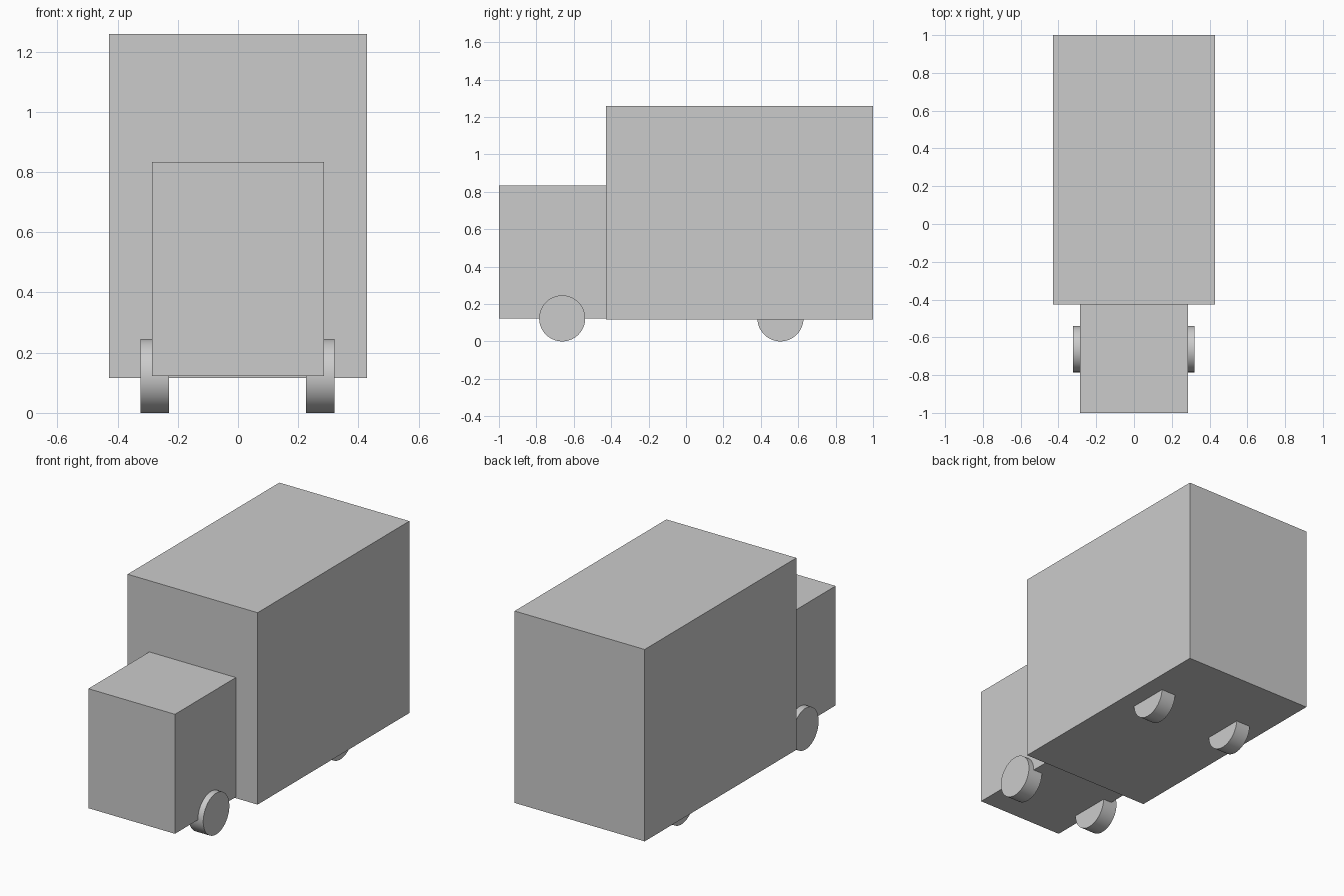
import bpy
import math

if "Cube" in bpy.data.objects:
    bpy.data.objects.remove(bpy.data.objects["Cube"])


def box(name, lo, hi):
    """Axis-aligned block between two corners."""
    centre = [(a + b) / 2 for a, b in zip(lo, hi)]
    bpy.ops.mesh.primitive_cube_add(size=1, location=centre)
    ob = bpy.context.object
    ob.name = name
    ob.scale = [b - a for a, b in zip(lo, hi)]
    bpy.ops.object.transform_apply(location=False, rotation=False, scale=True)
    return ob


def wheel(name, x, y):
    """Smooth-rimmed disc with its axle along x, resting on the ground."""
    bpy.ops.mesh.primitive_cylinder_add(
        vertices=64, radius=WHEEL_R, depth=0.095,
        location=(x, y, WHEEL_R), rotation=(0, math.pi / 2, 0))
    bpy.context.object.name = name
    bpy.ops.object.shade_smooth_by_angle(angle=math.radians(30))


WHEEL_R = 0.123

# Cargo box and the smaller cab in front of it
box("cargo_box", (-0.428, -0.427, 0.116), (0.428, 1.0, 1.258))
box("cab", (-0.285, -1.0, 0.123), (0.285, -0.427, 0.834))

# Two axles with a wheel on each side
for axle, y in (("front", -0.662), ("rear", 0.505)):
    for side, x in (("left", 0.273), ("right", -0.276)):
        wheel(f"{axle}_{side}_wheel", x, y)
